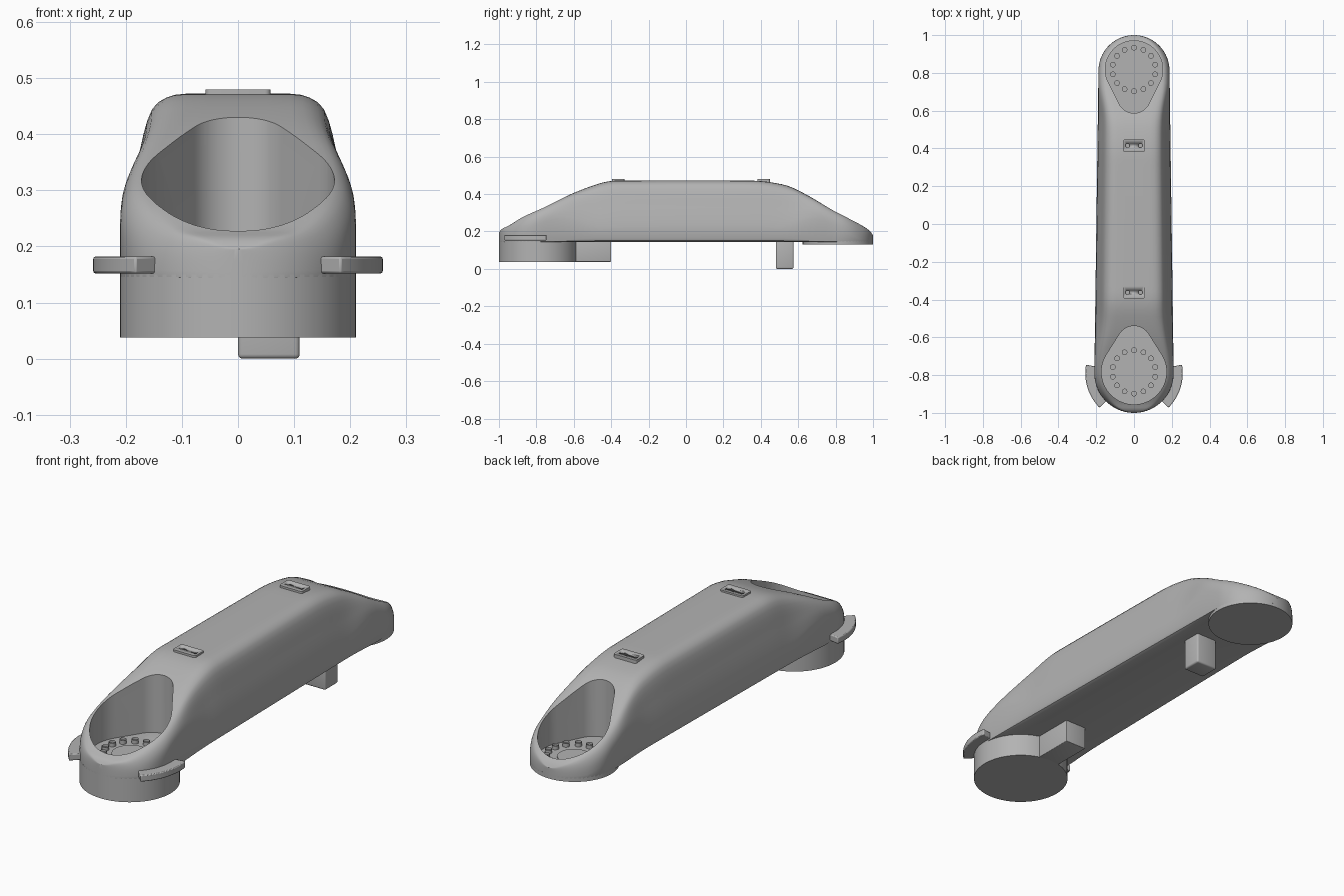
import bpy, bmesh, math
from mathutils import Matrix

if "Cube" in bpy.data.objects:
    bpy.data.objects.remove(bpy.data.objects["Cube"])

grey = bpy.data.materials.new("cast_grey")
grey.diffuse_color = (0.45, 0.45, 0.45, 1)
grey.use_nodes = True
grey.node_tree.nodes["Principled BSDF"].inputs["Base Color"].default_value = grey.diffuse_color


def finish(name, bm, angle=35):
    bmesh.ops.recalc_face_normals(bm, faces=bm.faces)
    me = bpy.data.meshes.new(name)
    bm.to_mesh(me)
    bm.free()
    ob = bpy.data.objects.new(name, me)
    bpy.context.collection.objects.link(ob)
    me.materials.append(grey)
    bpy.ops.object.select_all(action='DESELECT')
    ob.select_set(True)
    bpy.context.view_layer.objects.active = ob
    bpy.ops.object.shade_smooth_by_angle(angle=math.radians(angle))
    return ob


def add_prism(bm, outline, z0, z1):
    """Extrude a plan outline; returns the top face."""
    low = [bm.verts.new((x, y, z0)) for x, y in outline]
    top = [bm.verts.new((x, y, z1)) for x, y in outline]
    n = len(outline)
    bm.faces.new(low[::-1])
    for i in range(n):
        j = (i + 1) % n
        bm.faces.new((low[i], low[j], top[j], top[i]))
    return bm.faces.new(top)


def arc(cx, cy, r, a0, a1, n):
    return [(cx + r * math.cos(math.radians(a0 + (a1 - a0) * i / n)),
             cy + r * math.sin(math.radians(a0 + (a1 - a0) * i / n))) for i in range(n + 1)]


def circle(cx, cy, r, n):
    return arc(cx, cy, r, 0, 360, n)[:-1]


def spline(pts, x):
    """Smooth curve value through (x, value) points."""
    for i in range(len(pts) - 1):
        if x <= pts[i + 1][0]:
            break

    def slope(k):
        a, b = pts[max(k - 1, 0)], pts[min(k + 1, len(pts) - 1)]
        return (b[1] - a[1]) / (b[0] - a[0])
    (x0, v0), (x1, v1) = pts[i], pts[i + 1]
    h = x1 - x0
    s = (x - x0) / h
    return (v0 * (2*s**3 - 3*s*s + 1) + v1 * (3*s*s - 2*s**3)
            + h * slope(i) * (s**3 - 2*s*s + s) + h * slope(i + 1) * (s**3 - s*s))


# main arm casting, lofted along y
FY, FR, BY, BR = -0.79, 0.21, 0.812, 0.188
TOP = [(-1, .195), (-.985, .213), (-.95, .23), (-.864, .283), (-.73, .345), (-.596, .408),
       (-.46, .458), (-.4, .47), (-.36, .472), (.34, .472), (.39, .47), (.46, .462), (.553, .441),
       (.66, .388), (.767, .325), (.874, .27), (.96, .22), (.985, .2), (1, .18)]
MID = [(1, 0), (.96, .22), (.92, .39), (.875, .55), (.825, .735), (.75, .9), (.625, .975), (.45, 1), (0, 1)]
END = [(1, 0), (1, .2), (.99, .42), (.965, .62), (.92, .8), (.86, .92), (.78, .98), (.6, 1), (0, 1)]
FLOOR = .145

stations = []
for i in range(17):
    th = math.radians(2 + 88 * i / 16)
    stations.append((FY - FR * math.cos(th), FR * math.sin(th)))
for i in range(1, 48):
    f = i / 48
    stations.append((FY + (BY - FY) * f, FR + (BR - FR) * f))
for i in range(17):
    th = math.radians(90 - 88 * i / 16)
    stations.append((BY + BR * math.cos(th), BR * math.sin(th)))

bm = bmesh.new()
rings = []
for y, w in stations:
    t = spline(TOP, y)
    k = min(1, max(0, (t - .32) / .14))
    k = k * k * (3 - 2 * k)
    zs = max(t - .09, .15) * (1 - k) + .2 * k
    ctrl = [(a[0] * k + b[0] * (1 - k), a[1] * k + b[1] * (1 - k)) for a, b in zip(MID, END)]
    us = [(i, c[0]) for i, c in enumerate(ctrl)]
    vs = [(i, c[1]) for i, c in enumerate(ctrl)]
    f = .018 * k + .0005
    half = [(w - f * min(1, w / .1), FLOOR), (w - .3 * f, FLOOR + .3 * f), (w, FLOOR + f)]
    for i in range(1, 17):
        half.append((w * spline(us, i / 2), zs + (t - zs) * min(1, spline(vs, i / 2))))
    ring = half + [(-x, z) for x, z in half[-2::-1]]
    rings.append([bm.verts.new((x, y, z)) for x, z in ring])
for a, b in zip(rings, rings[1:]):
    for i in range(len(a)):
        j = (i + 1) % len(a)
        bm.faces.new((a[i], a[j], b[j], b[i]))
bm.faces.new(rings[0])
bm.faces.new(rings[-1])
body = finish("arm_casting", bm)

# teardrop pockets cut down into both ends
POCKET = .16


def cut_pocket(cy, r, small_y, small_r, sign):
    d = abs(small_y - cy)
    a = math.degrees(math.asin((r - small_r) / d))   # tangent angle
    pts = arc(0, cy, r, 180 - a, 360 + a, 48) + arc(0, small_y * sign, small_r, a, 180 - a, 20) \
        if sign > 0 else \
        arc(0, cy, r, -a, 180 + a, 48) + arc(0, small_y, small_r, 180 + a, 360 - a, 20)
    b = bmesh.new()
    add_prism(b, pts, POCKET, 1)
    cutter = finish("pocket_cutter", b)
    cutter.hide_render = True
    bpy.context.view_layer.objects.active = body
    m = body.modifiers.new("pocket", 'BOOLEAN')
    m.operation, m.solver, m.object = 'DIFFERENCE', 'EXACT', cutter
    bpy.ops.object.modifier_apply(modifier=m.name)
    bpy.data.objects.remove(cutter)


cut_pocket(-.783, .172, -.63, .09, 1)
cut_pocket(.818, .152, .675, .088, -1)
bpy.ops.object.select_all(action='DESELECT')
body.select_set(True)
bpy.context.view_layer.objects.active = body
bpy.ops.object.shade_smooth_by_angle(angle=math.radians(35))

# round mounting collars below the two ends
for name, cy, r, z0 in (("front_collar", FY, FR, .038), ("back_collar", BY, BR, .13)):
    bm = bmesh.new()
    add_prism(bm, circle(0, cy, r, 64), z0, .15)
    finish(name, bm)

# bolt circles and hub discs on the pocket floors
for name, cy, hub in (("front", -.783, .08), ("back", .818, .07)):
    bm = bmesh.new()
    add_prism(bm, circle(0, cy, hub, 48), POCKET - .005, POCKET + .005)
    finish(name + "_hub_disc", bm)
    bm = bmesh.new()
    for x, y in arc(0, cy, .115, 90, 450, 14)[:-1]:
        face = add_prism(bm, circle(x, y, .015, 14), POCKET - .005, POCKET + .018)
        bmesh.ops.inset_individual(bm, faces=[face], thickness=.007)
        bmesh.ops.translate(bm, verts=face.verts, vec=(0, 0, -.01))
    finish(name + "_bolts", bm)

# curved side lugs on the front collar
bm = bmesh.new()
for s in (1, -1):
    pts = arc(0, FY, .258, -45, 10, 16) + arc(0, FY, .2, 10, -45, 16)
    add_prism(bm, [(s * x, y) for x, y in pts], .152, .182)
bmesh.ops.recalc_face_normals(bm, faces=bm.faces)
lugs = finish("side_lugs", bm)
bev = lugs.modifiers.new("soft_edges", 'BEVEL')
bev.width, bev.segments = .004, 2


# box parts under the arm
def box(name, x0, x1, y0, y1, z0, z1, bevel):
    b = bmesh.new()
    bmesh.ops.create_cube(b, size=1, matrix=Matrix.Translation(
        ((x0 + x1) / 2, (y0 + y1) / 2, (z0 + z1) / 2)) @ Matrix.Diagonal((x1 - x0, y1 - y0, z1 - z0, 1)))
    bmesh.ops.bevel(b, geom=b.edges[:], offset=bevel, segments=3, profile=.5, affect='EDGES')
    finish(name, b)


box("stop_peg", 0, .11, .48, .575, 0, .16, .008)
box("collar_tab", -.05, .06, -.62, -.4, .038, .16, .003)

# cover plates on top, each with two screw holes
for name, cy in (("front_plate", -.362), ("back_plate", .415)):
    bm = bmesh.new()
    hx, hy, r = .058, .033, .01
    pts = []
    for sx, sy, a in ((1, 1, 0), (-1, 1, 90), (-1, -1, 180), (1, -1, 270)):
        pts += arc(sx * (hx - r), cy + sy * (hy - r), r, a, a + 90, 4)
    add_prism(bm, pts, .46, .48)
    plate = finish(name, bm)
    bm = bmesh.new()
    for sx in (-1, 1):
        add_prism(bm, circle(sx * .034, cy, .011, 16), .471, .5)
    holes = finish("hole_cutter", bm)
    holes.hide_render = True
    bpy.context.view_layer.objects.active = plate
    m = plate.modifiers.new("holes", 'BOOLEAN')
    m.operation, m.solver, m.object = 'DIFFERENCE', 'EXACT', holes
    bpy.ops.object.modifier_apply(modifier=m.name)
    bpy.data.objects.remove(holes)
